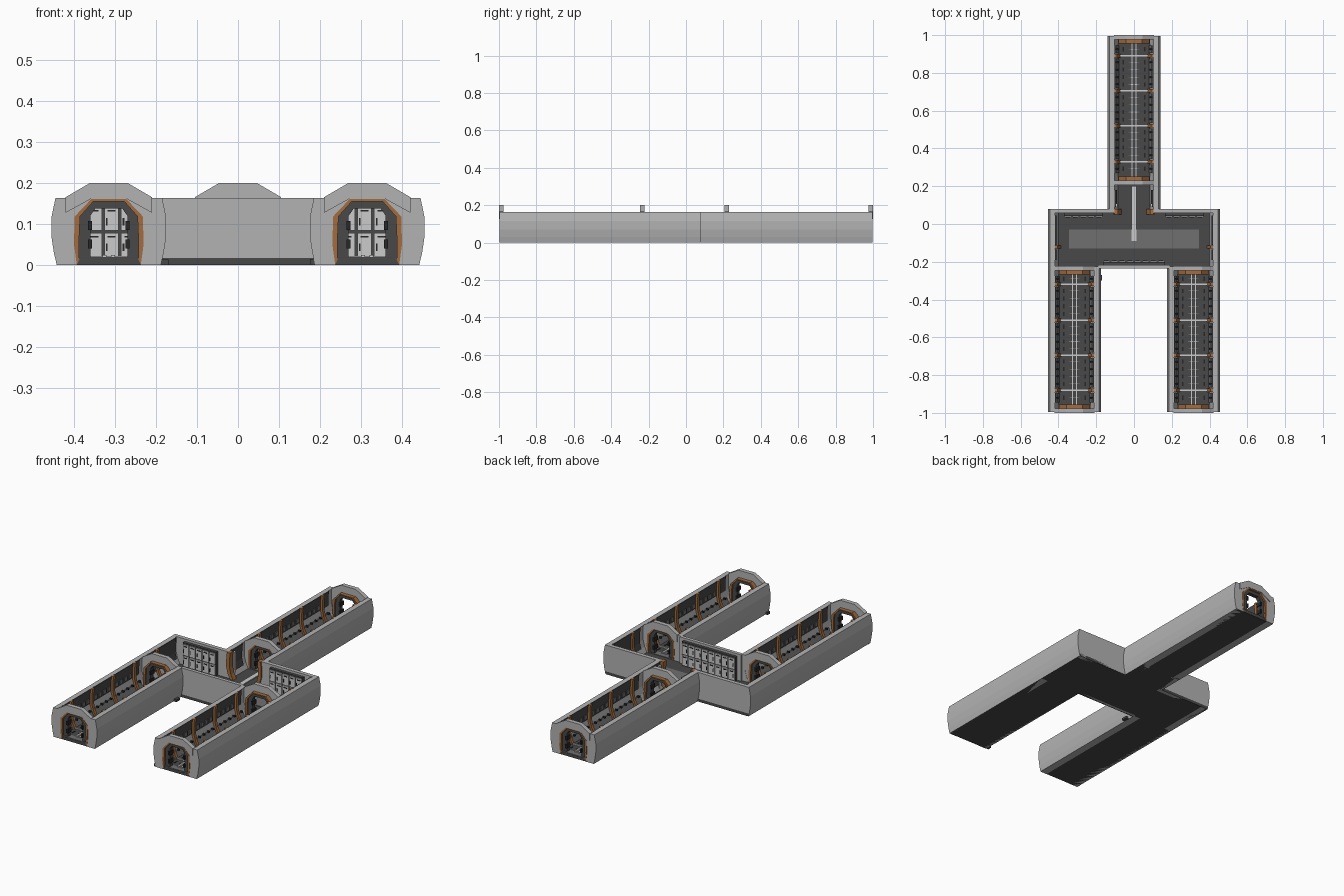
import bpy, bmesh

if "Cube" in bpy.data.objects:
    bpy.data.objects.remove(bpy.data.objects["Cube"])

def material(name, r, g, b):
    m = bpy.data.materials.new(name)
    m.diffuse_color = (r, g, b, 1)
    m.use_nodes = True
    m.node_tree.nodes["Principled BSDF"].inputs["Base Color"].default_value = m.diffuse_color
    return m

SHELL = material("shell_grey", .45, .45, .45)
PALE = material("pale_grey", .55, .55, .55)
MID = material("mid_grey", .16, .16, .16)
DARK = material("dark_grey", .065, .065, .065)
BLACK = material("near_black", .02, .02, .02)
RUST = material("rust_brown", .36, .15, .05)

def finish(name, bm, mat):
    bmesh.ops.recalc_face_normals(bm, faces=bm.faces)
    me = bpy.data.meshes.new(name)
    bm.to_mesh(me)
    bm.free()
    me.materials.append(mat)
    ob = bpy.data.objects.new(name, me)
    bpy.context.collection.objects.link(ob)
    return ob

def prisms(name, pts, spans, mat, cx=0, sides=(1,)):
    """Extrude an x-z outline along y over each span, optionally on both sides."""
    bm = bmesh.new()
    for y0, y1 in spans:
        for s in sides:
            a = [bm.verts.new((cx + s * x, y0, z)) for x, z in pts]
            b = [bm.verts.new((cx + s * x, y1, z)) for x, z in pts]
            bm.faces.new(a)
            bm.faces.new(b[::-1])
            for i in range(len(a)):
                j = (i + 1) % len(a)
                bm.faces.new((a[i], a[j], b[j], b[i]))
    return finish(name, bm, mat)

def boxes(name, items, mat):
    """Boxes given as (x0, x1, y0, y1, z0, z1), joined in one object."""
    bm = bmesh.new()
    for x0, x1, y0, y1, z0, z1 in items:
        vs = bmesh.ops.create_cube(bm, size=1)["verts"]
        for v in vs:
            v.co = ((x0 + x1) / 2 + v.co.x * (x1 - x0),
                    (y0 + y1) / 2 + v.co.y * (y1 - y0),
                    (z0 + z1) / 2 + v.co.z * (z1 - z0))
    return finish(name, bm, mat)

def full(half):
    return half + [(-x, z) for x, z in reversed(half)]

def ring(outer, inner):
    """Doorway-shaped outline, open at the floor."""
    return full(outer) + full(inner)[::-1]

# Cross-section outlines (right half, relative to the corridor axis)
OUT = [(.127, 0), (.134, .03), (.14, .07), (.14, .115), (.13, .163)]
INN = [(.085, .016), (.099, .045), (.108, .08), (.108, .12), (.104, .163)]
CAP = OUT + [(.105, .163), (.045, .2)]
HOLE = [(.078, 0), (.085, .05), (.083, .118), (.043, .16)]
FRAME = [(.072, .012), (.073, .05), (.07, .118), (.038, .154)]
DOOR = [(.045, .012), (.045, .05), (.045, .12), (.033, .137)]
HEADER = full([(.105, .165), (.045, .2)]) + full([(.105, .127), (.045, .16)])[::-1]
WALL = OUT + INN[::-1] + [(.085, 0)]

def strip(lo, hi, t):
    """Slab lying against the inside of the wall, from index lo to hi."""
    p = INN[lo:hi + 1]
    return p + [(x - t, z) for x, z in reversed(p)]

def doorway(tag, cx, y, d):
    """Bulkhead with arched header; d points to the outer face at y."""
    def sp(a, b):
        return [tuple(sorted((y - d * a, y - d * b)))]
    prisms(tag + "_bulkhead", ring(CAP, HOLE), sp(.004, .02), SHELL, cx)
    prisms(tag + "_header", HEADER, sp(0, .024), SHELL, cx)
    prisms(tag + "_brown_frame", ring(HOLE, FRAME), sp(.002, .045), RUST, cx)
    prisms(tag + "_dark_frame", ring(FRAME, DOOR), sp(.012, .036), DARK, cx)
    y0, y1 = sp(.006, .04)[0]
    boxes(tag + "_sill", [(cx - .08, cx + .08, y0, y1, .01, .019)], MID)
    # latch boxes on both jambs
    boxes(tag + "_latches", [(cx + s * .046 - .005, cx + s * .046 + .005, y0, y1, z, z + .022)
                             for s in (-1, 1) for z in (.04, .085)], BLACK)

def wing(tag, cx, y0, y1, ribs):
    prisms(tag + "_walls", WALL, [(y0, y1)], SHELL, cx, (1, -1))
    boxes(tag + "_floor", [(cx - .127, cx + .127, y0, y1, 0, .016)], DARK)
    # brown wall ribs and pale floor battens
    prisms(tag + "_ribs", strip(0, 4, .013), [(r - .009, r + .009) for r in ribs], RUST, cx, (1, -1))
    boxes(tag + "_battens", [(cx - .098, cx + .098, r - .004, r + .004, .016, .022) for r in ribs], PALE)
    # twin floor rails with cross ties
    boxes(tag + "_rails", [(cx + s * .01 - .005, cx + s * .01 + .005, y0 + .03, y1 - .03, .016, .024)
                           for s in (-1, 1)], PALE)
    # wall panels, lockers and floor slots between the ribs
    edges = [y0 + .035] + sorted(ribs) + [y1 - .035]
    bays = [(a + .014, b - .014) for a, b in zip(edges, edges[1:]) if b - a > .04]
    prisms(tag + "_upper_panels", strip(2, 4, .004), bays, DARK, cx, (1, -1))
    prisms(tag + "_lower_panels", strip(0, 1, .006), bays, MID, cx, (1, -1))
    knobs, slots, ties, vents = [], [], [], []
    for a, b in bays:
        n = max(1, int((b - a) / .036))
        for i in range(n):
            y = a + (i + .5) * (b - a) / n
            ties.append((cx - .03, cx + .03, y - .0015, y + .0015, .016, .019))
            for s in (-1, 1):
                x = cx + s * .058
                slots.append((x - .004, x + .004, y - .011, y + .011, .016, .018))
                x = cx + s * .09
                knobs.append((x - .007, x + .007, y - .004, y + .004, .045, .053))
                if b - a > .1:
                    x = cx + s * .104
                    vents.append((x - .004, x + .004, y - .013, y + .013, .088, .112))
    boxes(tag + "_floor_slots", slots, BLACK)
    boxes(tag + "_floor_ties", ties, MID)
    boxes(tag + "_wall_knobs", knobs, BLACK)
    if vents:
        boxes(tag + "_wall_vents", vents, MID)

def lockers(tag, x0, x1, y, d):
    """Row of two-tier lockers on a wall at y, facing direction d."""
    def ys(a, b):
        return tuple(sorted((y + d * a, y + d * b)))
    boxes(tag + "_locker_case", [(x0, x1, *ys(0, .016), .016, .15)], DARK)
    n = round((x1 - x0) / .041)
    w = (x1 - x0) / n
    doors, grips = [], []
    for i in range(n):
        a, b = x0 + i * w + .003, x0 + (i + 1) * w - .003
        for z0, z1 in ((.022, .078), (.084, .142)):
            doors.append((a, b, *ys(.016, .021), z0, z1))
            grips.append((a + .008, b - .008, *ys(.021, .024), z1 - .012, z1 - .008))
            grips.append((a + .004, a + .008, *ys(.021, .024), z0 + .012, z0 + .03))
    boxes(tag + "_locker_doors", doors, PALE)
    boxes(tag + "_locker_grips", grips, BLACK)

# Three corridor wings with their end doorways
S = .315
for tag, cx in (("left_wing", -S), ("right_wing", S)):
    wing(tag, cx, -.995, -.225, [-.88, -.695, -.51, -.32])
    doorway(tag + "_outer", cx, -1, -1)
    doorway(tag + "_hub", cx, -.222, 1)
wing("rear_wing", 0, .22, .995, [.33, .52, .705, .89])
doorway("rear_wing_outer", 0, 1, 1)
doorway("rear_wing_inner", 0, .207, -1)

# Central hub: floor, side walls, flat front and rear walls
boxes("hub_floor", [(-.442, .442, -.235, .08, 0, .016)], DARK)
boxes("hub_floor_panel", [(-.345, .345, -.13, -.03, .016, .019)], MID)
boxes("hub_walkway", [(-.013, .013, -.09, .2, .019, .024)], PALE)
for tag, s in (("left", -1), ("right", 1)):
    prisms("hub_side_wall_" + tag, WALL, [(-.226, .08)], SHELL, s * S, (s,))
    prisms("hub_side_panel_" + tag, strip(1, 4, .005), [(-.19, -.135), (-.11, .045)], DARK, s * S, (s,))
    prisms("hub_side_rib_" + tag, strip(0, 4, .013), [(-.131, -.114)], RUST, s * S, (s,))
    x0, x1 = sorted((s * .108, s * .44))
    boxes("hub_rear_wall_" + tag, [(x0, x1, .058, .08, 0, .163)], SHELL)
    x0, x1 = sorted((s * .165, s * .37))
    lockers("hub_rear_" + tag, x0, x1, .058, -1)
boxes("hub_front_wall", [(-.19, .19, -.235, -.216, 0, .163)], SHELL)
lockers("hub_front", -.165, .165, -.216, 1)

# Vestibule between the hub and the rear wing
prisms("vestibule_walls", WALL, [(.058, .222)], SHELL, 0, (1, -1))
boxes("vestibule_floor", [(-.127, .127, .07, .23, 0, .016)], DARK)
prisms("vestibule_ribs", strip(0, 4, .02), [(.05, .08)], RUST, 0, (1, -1))
prisms("vestibule_panels", strip(1, 4, .008), [(.09, .18)], DARK, 0, (1, -1))
boxes("vestibule_posts", [(s * .095 - .008, s * .095 + .008, .09, .108, .016, .15) for s in (-1, 1)], PALE)

# Small service boxes at the foot of the wings
boxes("service_boxes", [(-.19, -.17, -.3, -.27, 0, .013), (.175, .19, -.993, -.97, 0, .014),
                        (-.443, -.437, -.993, -.97, 0, .013)], DARK)
